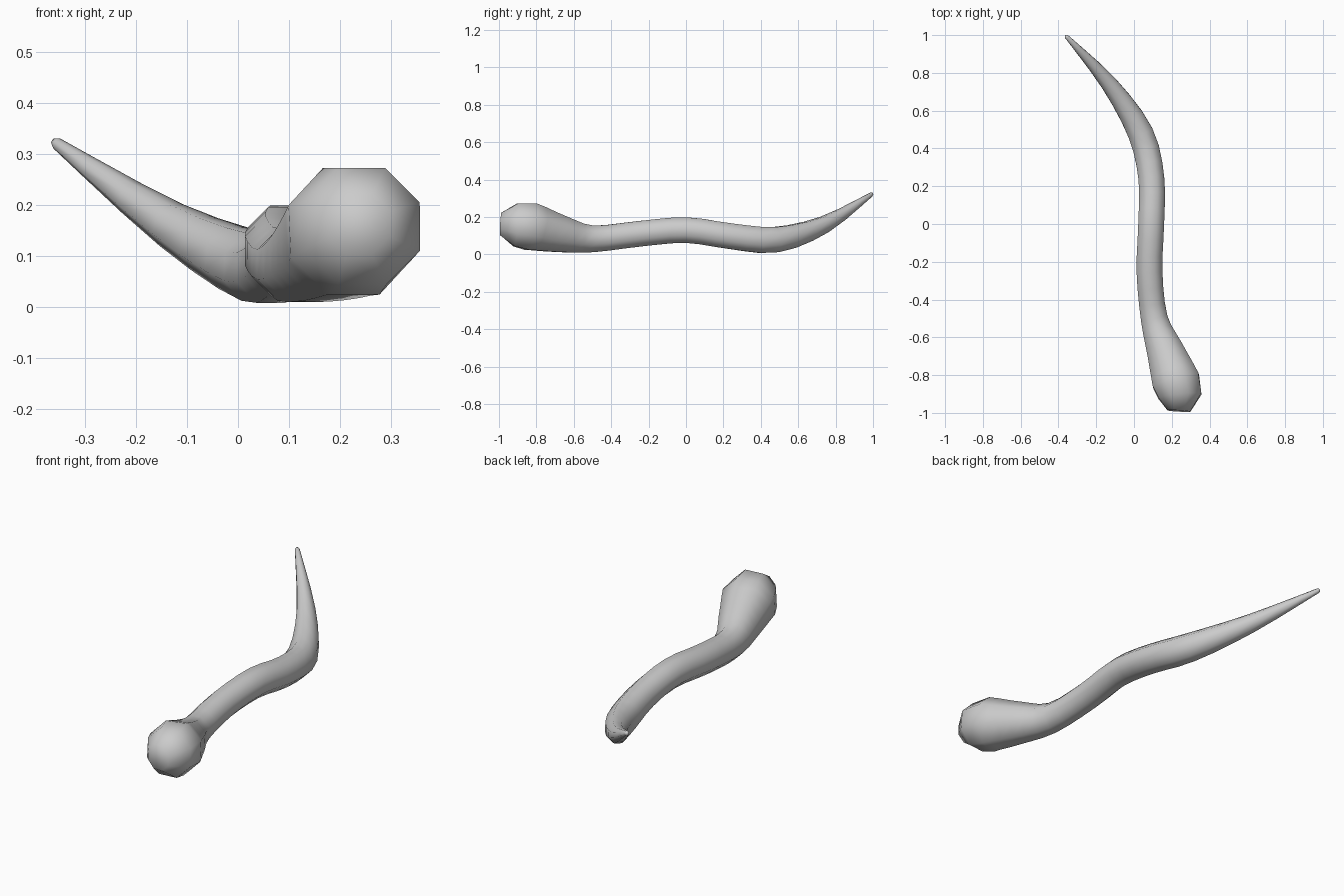
import bpy, bmesh, math
from mathutils import Vector

cube = bpy.data.objects.get("Cube")
if cube:
    bpy.data.objects.remove(cube)

SIDES = 8
STEPS = 3

# Centre line and radius (x, y, z, r), from thin tail to bulbous head
stations = [Vector(s) for s in (
    (-.355, .99, .32, .012), (-.13, .74, .16, .047), (.035, .48, .079, .073),
    (.092, .24, .097, .074), (.091, 0, .13, .074), (.082, -.25, .11, .074),
    (.107, -.5, .083, .077), (.165, -.67, .108, .105), (.222, -.83, .148, .136),
)]
# Rounded ends
tail_end = [Vector((-.361, .997, .324, .007))]
head_end = [Vector((.243, -.91, .158, .124)), Vector((.238, -.99, .163, .065))]


def spline(p0, p1, p2, p3, t):
    """Smooth curve between p1 and p2."""
    return .5 * (2 * p1 + (p2 - p0) * t + (2 * p0 - 5 * p1 + 4 * p2 - p3) * t ** 2
                 + (3 * p1 - p0 - 3 * p2 + p3) * t ** 3)


path = list(tail_end)
last = len(stations) - 1
for i in range(last):
    p = [stations[min(max(i + k, 0), last)] for k in (-1, 0, 1, 2)]
    path += [spline(*p, s / STEPS) for s in range(STEPS)]
path += [stations[-1]] + head_end

# Sweep an eight-sided ring along the path
bm = bmesh.new()
rings = []
for i, p in enumerate(path):
    ahead, behind = path[min(i + 1, len(path) - 1)], path[max(i - 1, 0)]
    tangent = (ahead - behind).to_3d().normalized()
    side = tangent.cross(Vector((0, 0, 1))).normalized()
    up = side.cross(tangent)
    ring = []
    for k in range(SIDES):
        a = math.tau * (k + .5) / SIDES
        ring.append(bm.verts.new(p.to_3d() + p.w * (side * math.cos(a) + up * math.sin(a))))
    rings.append(ring)
for a, b in zip(rings, rings[1:]):
    for k in range(SIDES):
        n = (k + 1) % SIDES
        bm.faces.new((a[k], a[n], b[n], b[k]))
bm.faces.new(rings[0])
bm.faces.new(rings[-1])
bmesh.ops.recalc_face_normals(bm, faces=bm.faces)
for f in bm.faces:
    f.smooth = True

mesh = bpy.data.meshes.new("tapered_body")
bm.to_mesh(mesh)
bm.free()
body = bpy.data.objects.new("tapered_body", mesh)
bpy.context.collection.objects.link(body)

# Plain light grey
grey = bpy.data.materials.new("light_grey")
grey.use_nodes = True
colour = (.6, .6, .6, 1)
grey.diffuse_color = colour
grey.node_tree.nodes["Principled BSDF"].inputs["Base Color"].default_value = colour
mesh.materials.append(grey)
